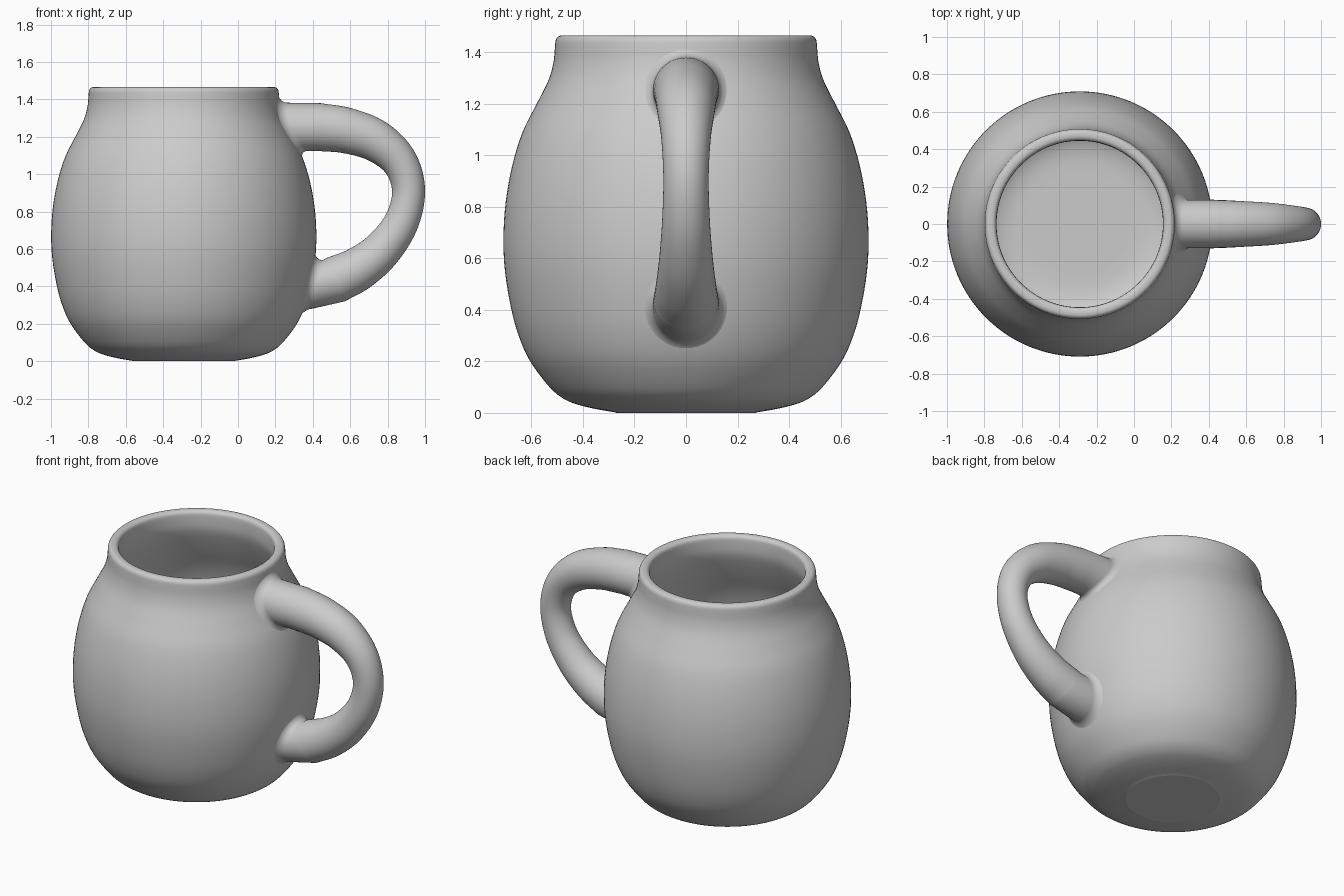
import bpy, bmesh
from math import sin, cos, pi, sqrt
from mathutils import Vector

if "Cube" in bpy.data.objects:
    bpy.data.objects.remove(bpy.data.objects["Cube"])

CX = -0.29          # axis of the cup
SEG = 128           # segments round the cup
SIDES = 48          # segments round the handle


def spline(pts, steps):
    """Smooth curve through points of any dimension (Catmull-Rom)."""
    p = [Vector(q) for q in pts]
    p = [2 * p[0] - p[1]] + p + [2 * p[-1] - p[-2]]
    out = []
    for a, b, c, d in zip(p, p[1:], p[2:], p[3:]):
        for i in range(steps):
            t = i / steps
            out.append(0.5 * (2 * b + (c - a) * t + (2 * a - 5 * b + 4 * c - d) * t * t
                              + (3 * b - a - 3 * c + d) * t ** 3))
    return out + [p[-2]]


def skin(name, rings, cap=False):
    """Join rings of points into one smooth surface."""
    bm = bmesh.new()
    loops = [[bm.verts.new(v) for v in r] for r in rings]
    n = len(loops[0])
    for r, s in zip(loops, loops[1:]):
        for i in range(n):
            bm.faces.new((r[i], r[(i + 1) % n], s[(i + 1) % n], s[i]))
    if cap:
        bm.faces.new(loops[0])
        bm.faces.new(loops[-1])
    bmesh.ops.recalc_face_normals(bm, faces=bm.faces)
    for f in bm.faces:
        f.smooth = len(f.verts) == 4
    me = bpy.data.meshes.new(name)
    bm.to_mesh(me)
    bm.free()
    ob = bpy.data.objects.new(name, me)
    bpy.context.collection.objects.link(ob)
    return ob


# Cup: outer wall, rounded rim and inner wall as (radius, height)
outer = spline([(0.28, 0.003), (0.35, 0.015), (0.42, 0.032), (0.475, 0.055), (0.53, 0.10),
                (0.605, 0.20), (0.65, 0.30), (0.68, 0.41), (0.703, 0.55), (0.709, 0.68),
                (0.70, 0.82), (0.675, 0.96), (0.635, 1.09), (0.58, 1.20), (0.535, 1.29),
                (0.515, 1.36), (0.509, 1.42)], 4)
rim = spline([(0.509, 1.42), (0.506, 1.447), (0.495, 1.462), (0.478, 1.466),
              (0.46, 1.463), (0.448, 1.45), (0.445, 1.425)], 3)
inner = spline([(0.445, 1.425), (0.448, 1.35), (0.475, 1.27), (0.52, 1.17), (0.575, 1.06),
                (0.615, 0.94), (0.637, 0.80), (0.642, 0.67), (0.635, 0.54), (0.612, 0.41),
                (0.575, 0.29), (0.52, 0.19), (0.45, 0.13), (0.37, 0.105), (0.28, 0.10)], 3)
profile = [Vector((0.27, 0.0))] + outer + rim[1:] + inner[1:]
skin("cup", [[(CX + r * cos(2 * pi * i / SEG), r * sin(2 * pi * i / SEG), z)
              for i in range(SEG)] for r, z in profile], cap=True)


# Handle: tapering tube that flares into the cup wall at both ends
def wall_x(y, z):
    for (r0, z0), (r1, z1) in zip(outer, outer[1:]):
        if z <= z1:
            break
    t = min(1, max(0, (z - z0) / (z1 - z0)))
    r = r0 + (r1 - r0) * t
    return CX + sqrt(r * r - y * y)


def flare(zc, r, side, f=0.045, steps=8):
    """Fillet rings from the cup wall out to the tube."""
    rings = []
    for k in range(steps + 1):
        u = pi / 2 * k / steps
        rad, out = r + f * (1 - sin(u)), f * (1 - cos(u)) - 0.003
        ring = []
        for i in range(SIDES):
            a = 2 * pi * i / SIDES
            y, z = rad * sin(a), zc + side * rad * cos(a)
            ring.append((wall_x(y, z) + out, y, z))
        rings.append(ring)
    return rings


# Centre line as (x, z, radius)
path = spline([(0.43, 1.252, 0.128), (0.58, 1.233, 0.122), (0.74, 1.177, 0.112),
               (0.865, 1.065, 0.096), (0.912, 0.91, 0.088), (0.872, 0.74, 0.093),
               (0.765, 0.59, 0.105), (0.64, 0.492, 0.117), (0.52, 0.435, 0.126)], 8)
tube = []
for i, (x, z, r) in enumerate(path):
    d = path[min(i + 1, len(path) - 1)] - path[max(i - 1, 0)]
    t = Vector((d.x, d.y)).normalized()
    tube.append([(x - t.y * r * cos(a), r * sin(a), z + t.x * r * cos(a))
                 for a in (2 * pi * k / SIDES for k in range(SIDES))])
skin("handle", flare(1.253, 0.129, 1) + tube + flare(0.41, 0.13, -1)[::-1])
